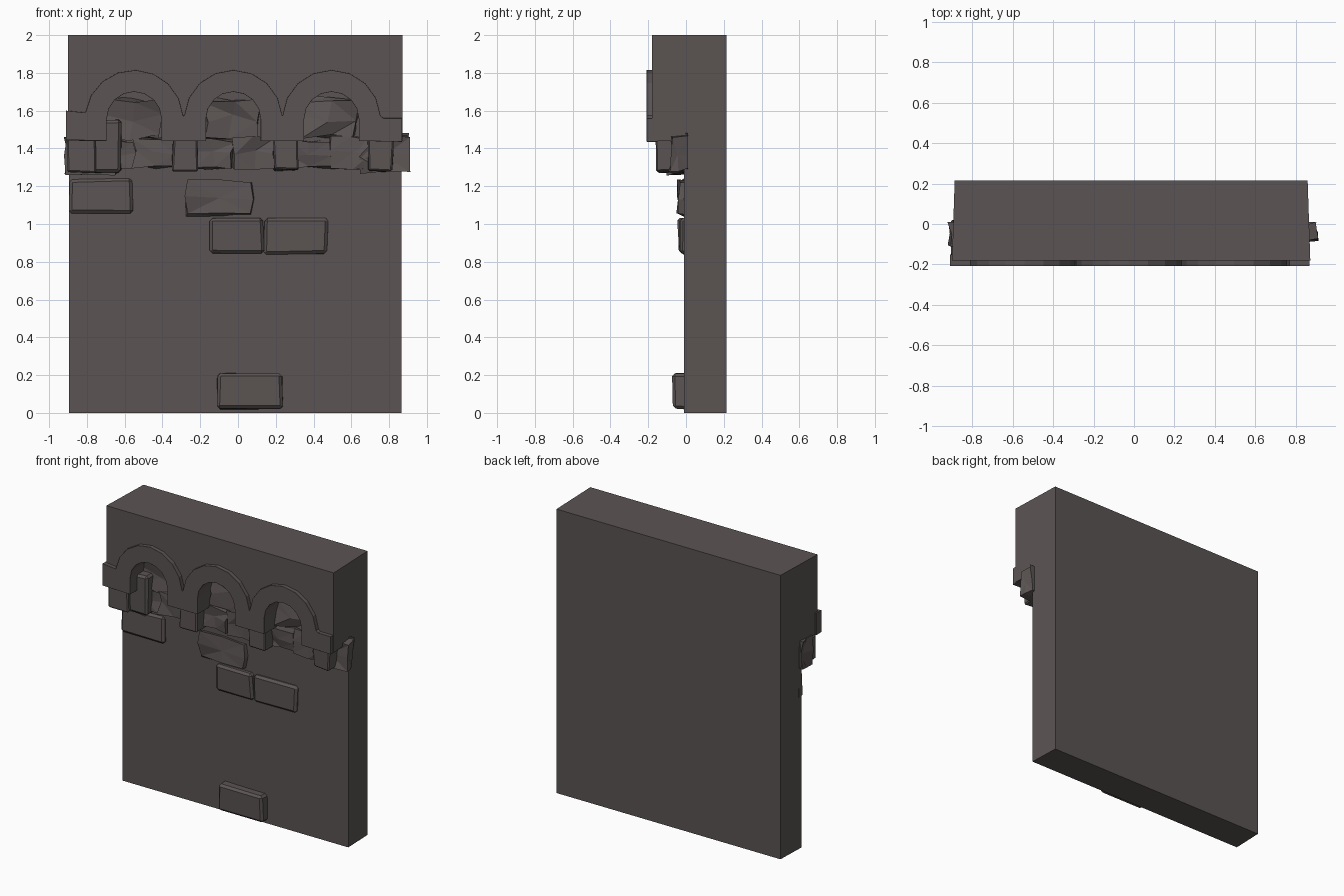
import bpy, bmesh, math, random
from mathutils import Vector

if "Cube" in bpy.data.objects:
    bpy.data.objects.remove(bpy.data.objects["Cube"])

random.seed(7)

stone_mat = bpy.data.materials.new("dark grey brown stone")
stone_mat.diffuse_color = (0.105, 0.088, 0.087, 1)
stone_mat.use_nodes = True
stone_mat.node_tree.nodes["Principled BSDF"].inputs["Base Color"].default_value = stone_mat.diffuse_color

CENTERS = (-0.55, -0.025, 0.495)
ARCH_Z, R_OUT, R_IN, SPRING = 1.555, 0.26, 0.145, 1.44
LEFT, RIGHT = -0.90, 0.872


def finish(bm, name):
    bmesh.ops.recalc_face_normals(bm, faces=bm.faces)
    me = bpy.data.meshes.new(name)
    bm.to_mesh(me)
    bm.free()
    me.materials.append(stone_mat)
    ob = bpy.data.objects.new(name, me)
    bpy.context.collection.objects.link(ob)
    return ob


def arc(cx, r, a0, a1, n):
    return [(cx + r * math.cos(math.radians(a0 + (a1 - a0) * i / n)),
             ARCH_Z + r * math.sin(math.radians(a0 + (a1 - a0) * i / n)))
            for i in range(n + 1)]


def extruded(name, outline, y0, y1, taper=False):
    """Extrude an x-z outline from y0 to y1; taper narrows the sides to the back."""
    bm = bmesh.new()
    face = bm.faces.new([bm.verts.new((x, y0, z)) for x, z in outline])
    new = bmesh.ops.extrude_face_region(bm, geom=[face])["geom"]
    for v in new:
        if isinstance(v, bmesh.types.BMVert):
            v.co.y = y1
    if taper:
        for v in bm.verts:
            if v.co.x in (v.co.x,) and abs(v.co.x) > 0.8:
                v.co.x -= math.copysign(0.013 * (v.co.y + 0.18) / 0.39, v.co.x)
    return finish(bm, name)


def box(bm, x, y, z):
    bmesh.ops.create_cube(bm, size=1)
    for v in bm.verts:
        v.co = Vector([a + (c + 0.5) * (b - a) for c, (a, b) in zip(v.co, (x, y, z))])


def brick(name, x, y, z, jitter=0.008, bevel=0.015):
    """Worn brick: uneven box with chamfered edges."""
    bm = bmesh.new()
    box(bm, x, y, z)
    for v in bm.verts:
        v.co += Vector([random.uniform(-jitter, jitter) for _ in range(3)])
    bmesh.ops.bevel(bm, geom=bm.edges[:], offset=bevel, segments=1,
                    affect='EDGES', profile=0.5)
    return finish(bm, name)


def rubble(name, x, y, z, jitter=0.022):
    """Rough faceted rock."""
    bm = bmesh.new()
    box(bm, x, y, z)
    bmesh.ops.subdivide_edges(bm, edges=bm.edges[:], cuts=1, use_grid_fill=True)
    for v in bm.verts:
        v.co += Vector([random.uniform(-jitter, jitter) for _ in range(3)])
        if v.co.y > (y[0] + y[1]) / 2:
            v.co.y = y[1]
    bmesh.ops.triangulate(bm, faces=bm.faces[:])
    return finish(bm, name)


# Lower edge shared by the overhang and the trim: arched openings, right to left
openings = []
for cx in reversed(CENTERS):
    openings += [(cx + R_IN, SPRING)] + arc(cx, R_IN, 0, 180, 8) + [(cx - R_IN, SPRING)]

# Main wall and overhanging upper wall
extruded("wall", [(LEFT, 0), (RIGHT, 0), (RIGHT, 2), (LEFT, 2)], -0.01, 0.215, True)
extruded("overhang", [(LEFT, 2), (RIGHT, 2), (RIGHT, SPRING)] + openings
         + [(LEFT, SPRING)], -0.18, -0.01, True)

# Raised arch trim with square imposts
top = [(-0.91, 1.60), (-0.81, 1.59)]
for i, cx in enumerate(CENTERS):
    pts = arc(cx, R_OUT, 172 if i == 0 else 176, 4, 8)
    top += pts
trim = extruded("arch_trim", top + [(0.77, 1.56), (0.868, 1.56), (0.868, SPRING - 0.005)]
                + openings + [(-0.91, SPRING + 0.005)], -0.208, -0.15)
bev = trim.modifiers.new("chamfer", 'BEVEL')
bev.width, bev.segments, bev.limit_method = 0.008, 1, 'ANGLE'
bev.angle_limit = math.radians(50)

# Corbels carrying the arches
for i, (x0, x1, z0) in enumerate([(-0.90, -0.75, 1.275), (-0.345, -0.215, 1.28),
                                  (0.19, 0.315, 1.285), (0.69, 0.82, 1.28)]):
    brick(f"corbel_{i + 1}", (x0, x1), (-0.155, 0.02), (z0, 1.45), 0.007, 0.008)
brick("corbel_left_side", (-0.77, -0.62), (-0.13, 0.02), (1.265, 1.55))

# Rough stones at both wall ends
rubble("end_stone_left", (-0.91, -0.64), (-0.10, 0.01), (1.27, 1.47), 0.014)
rubble("end_stone_right", (0.64, 0.895), (-0.08, 0.01), (1.28, 1.47), 0.018)

# Rubble inside the openings and along the ledge
for i, cx in enumerate(CENTERS):
    rubble(f"niche_stone_{i + 1}", (cx - 0.15, cx + 0.13), (-0.075, 0.02), (1.46, 1.66))
    rubble(f"ledge_stone_a_{i + 1}", (cx - 0.22, cx), (-0.075, 0.02), (1.30, 1.44), 0.016)
    rubble(f"ledge_stone_b_{i + 1}", (cx, cx + 0.22), (-0.085, 0.02), (1.30, 1.45), 0.016)

# Loose bricks standing proud of the wall face
brick("brick_upper_left", (-0.895, -0.555), (-0.03, 0.04), (1.055, 1.24))
rubble("brick_upper_middle", (-0.275, 0.075), (-0.04, 0.03), (1.05, 1.225), 0.012)
brick("brick_middle", (-0.145, 0.135), (-0.04, 0.04), (0.845, 1.03))
brick("brick_middle_right", (0.14, 0.475), (-0.035, 0.04), (0.845, 1.035))
brick("brick_base", (-0.105, 0.235), (-0.075, 0.04), (0.02, 0.21))
